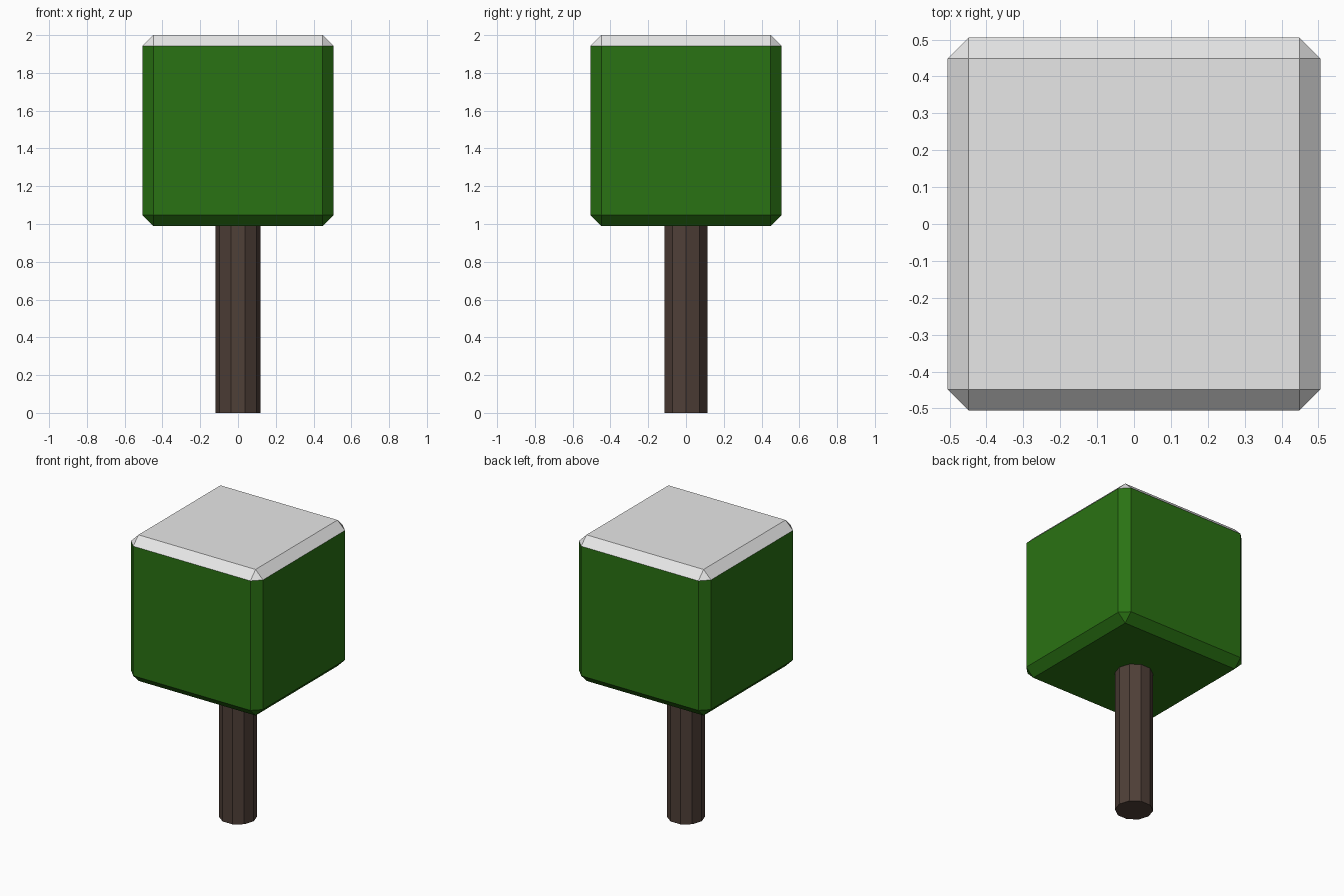
import bpy
import bmesh
from mathutils import Matrix

default = bpy.data.objects.get("Cube")
if default:
    bpy.data.objects.remove(default, do_unlink=True)


def material(name, rgb):
    mat = bpy.data.materials.new(name)
    mat.use_nodes = True
    mat.diffuse_color = (*rgb, 1)
    mat.node_tree.nodes["Principled BSDF"].inputs["Base Color"].default_value = (*rgb, 1)
    return mat


def add_object(name, bm, mats):
    mesh = bpy.data.meshes.new(name)
    bm.normal_update()
    bm.to_mesh(mesh)
    bm.free()
    for mat in mats:
        mesh.materials.append(mat)
    obj = bpy.data.objects.new(name, mesh)
    bpy.context.collection.objects.link(obj)
    return obj


leaf_green = material("leaf green", (0.023, 0.17, 0.0065))
snow_white = material("snow white", (0.8, 0.8, 0.8))
bark_brown = material("bark brown", (0.078, 0.05, 0.039))

# Trunk: ten-sided post, its top just inside the foliage
trunk_height = 1.02
bm = bmesh.new()
bmesh.ops.create_cone(bm, cap_ends=True, segments=10, radius1=0.12, radius2=0.12,
                      depth=trunk_height,
                      matrix=Matrix.Translation((0, 0, trunk_height / 2))
                      @ Matrix.Rotation(1.5707963, 4, "Z"))
# a vertex points along x
turn = -max(bm.verts, key=lambda v: v.co.x).co.to_2d().angle_signed((1, 0))
bmesh.ops.rotate(bm, verts=bm.verts, matrix=Matrix.Rotation(turn, 3, "Z"))
if max(v.co.x for v in bm.verts) < 0.1199:
    bmesh.ops.rotate(bm, verts=bm.verts, matrix=Matrix.Rotation(-2 * turn, 3, "Z"))
add_object("trunk", bm, [bark_brown])

# Foliage: chamfered cube
size, chamfer, top = 1.01, 0.057, 2.0
bm = bmesh.new()
bmesh.ops.create_cube(bm, size=size, matrix=Matrix.Translation((0, 0, top - size / 2)))
bmesh.ops.bevel(bm, geom=bm.edges[:], offset=chamfer, offset_type="OFFSET",
                segments=1, profile=0.5, affect="EDGES")

# Snow: the top face and the chamfers around it
bm.normal_update()
for face in bm.faces:
    face.material_index = 1 if face.normal.z > 0.3 else 0
add_object("foliage", bm, [leaf_green, snow_white])
